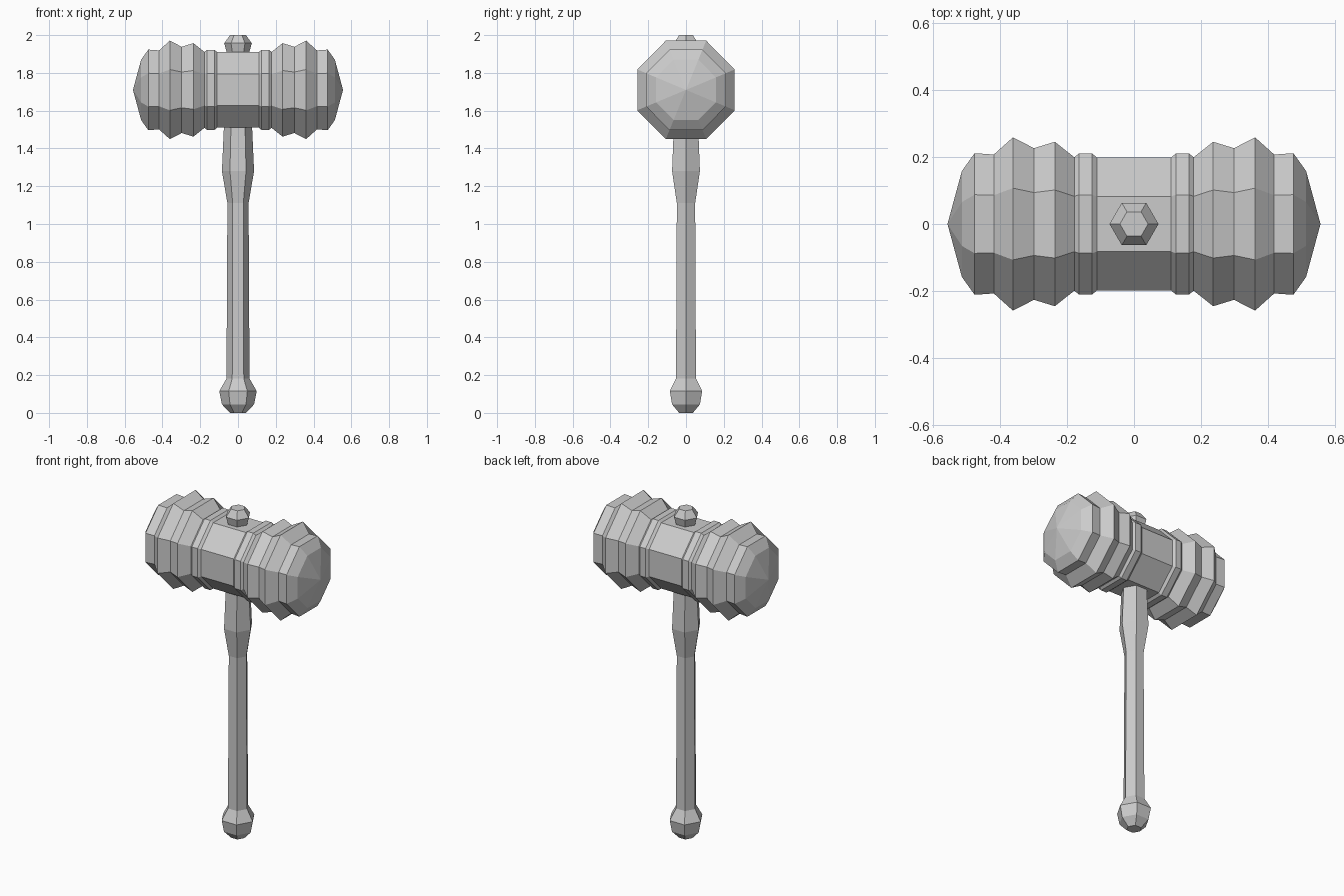
import bpy, bmesh
from math import sin, cos, pi

if "Cube" in bpy.data.objects:
    bpy.data.objects.remove(bpy.data.objects["Cube"])

HEAD_Z = 1.71


def lathe(name, profile, sides, offset, place):
    """Faceted solid from (position, radius) rings; radius 0 makes a point."""
    bm = bmesh.new()
    rings = []
    for h, r in profile:
        count = sides if r > 0 else 1
        rings.append([bm.verts.new(place(h, r * cos(offset + 2 * pi * i / sides),
                                         r * sin(offset + 2 * pi * i / sides)))
                      for i in range(count)])
    for a, b in zip(rings, rings[1:]):
        for i in range(sides):
            j = (i + 1) % sides
            quad = [a[i % len(a)], a[j % len(a)], b[j % len(b)], b[i % len(b)]]
            bm.faces.new(list(dict.fromkeys(quad)))
    for end in (rings[0], rings[-1]):
        if len(end) > 1:
            bm.faces.new(end)
    bmesh.ops.recalc_face_normals(bm, faces=bm.faces)
    mesh = bpy.data.meshes.new(name)
    bm.to_mesh(mesh)
    bm.free()
    obj = bpy.data.objects.new(name, mesh)
    bpy.context.collection.objects.link(obj)
    return obj


def upright(h, a, b):
    return (a, b, h)


def sideways(h, a, b):
    return (h, a, HEAD_Z + b * 1.01)


# Hammer head: half profile (x, distance to flat side), mirrored across x = 0
half = [(0.556, 0), (0.513, 0.158), (0.475, 0.211), (0.418, 0.207),
        (0.361, 0.258), (0.298, 0.226), (0.236, 0.245), (0.178, 0.199),
        (0.164, 0.21), (0.125, 0.21), (0.11, 0.198)]
half = [(x, r / cos(pi / 8)) for x, r in half]
profile = [(-x, r) for x, r in half] + half[::-1]
lathe("hammer_head", profile, 8, pi / 8, sideways)

# Handle with rounded pommel and flared neck
lathe("handle", [(0, 0.042), (0.045, 0.085), (0.115, 0.099), (0.182, 0.061),
                 (1.11, 0.056), (1.28, 0.085), (1.55, 0.073)], 6, 0, upright)

# Cap knob on top of the head
lathe("top_knob", [(1.87, 0.054), (1.91, 0.06), (1.957, 0.073), (2.0, 0.042)],
      6, 0, upright)
